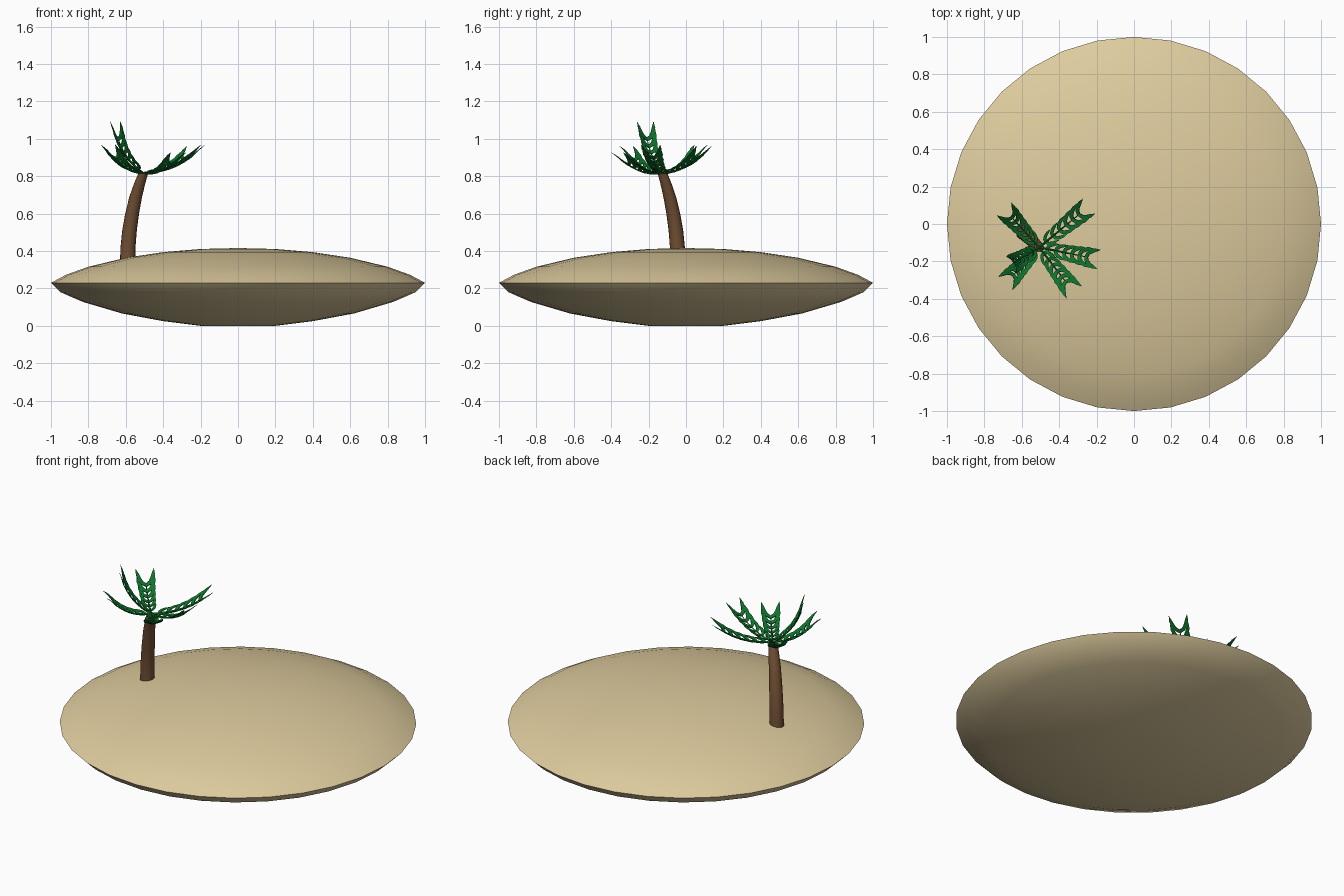
import bpy, bmesh, math
from mathutils import Vector

if "Cube" in bpy.data.objects:
    bpy.data.objects.remove(bpy.data.objects["Cube"])


def material(name, rgb):
    m = bpy.data.materials.new(name)
    m.diffuse_color = (*rgb, 1)
    m.use_nodes = True
    m.node_tree.nodes["Principled BSDF"].inputs["Base Color"].default_value = m.diffuse_color
    return m


SAND = material("sand", (0.73, 0.60, 0.34))
BARK = material("bark", (0.17, 0.08, 0.035))
LEAF = material("leaf", (0.005, 0.17, 0.025))


def finish(name, bm, mat, angle):
    bmesh.ops.recalc_face_normals(bm, faces=bm.faces)
    me = bpy.data.meshes.new(name)
    bm.to_mesh(me)
    bm.free()
    me.materials.append(mat)
    ob = bpy.data.objects.new(name, me)
    bpy.context.collection.objects.link(ob)
    bpy.ops.object.select_all(action='DESELECT')
    ob.select_set(True)
    bpy.context.view_layer.objects.active = ob
    bpy.ops.object.shade_smooth_by_angle(angle=math.radians(angle))
    return ob


def tube(bm, rings, sides):
    """Loft circles given as (centre, radius), closing both ends with fans."""
    loops = []
    for c, r in rings:
        loops.append([bm.verts.new((c[0] + r * math.cos(math.tau * i / sides),
                                    c[1] + r * math.sin(math.tau * i / sides),
                                    c[2])) for i in range(sides)])
    for a, b in zip(loops, loops[1:]):
        for i in range(sides):
            j = (i + 1) % sides
            bm.faces.new((a[i], a[j], b[j], b[i]))
    return loops


# Sand island: turned lens profile (radius, height)
profile = [(0.2, 0.0), (0.40, 0.025), (0.62, 0.066), (0.83, 0.128), (0.95, 0.18),
           (1.0, 0.23), (0.92, 0.273), (0.8, 0.316), (0.6, 0.364), (0.4, 0.394),
           (0.2, 0.411)]
bm = bmesh.new()
loops = tube(bm, [((0, 0, z), r) for r, z in profile], 32)
bm.faces.new(loops[0])
top = bm.verts.new((0, 0, 0.416))
for i in range(32):
    bm.faces.new((loops[-1][i], loops[-1][(i + 1) % 32], top))
finish("island", bm, SAND, 80)

# Curved, tapering trunk
bm = bmesh.new()
path = [((-0.59, -0.045, 0.345), 0.041), ((-0.588, -0.046, 0.42), 0.040),
        ((-0.58, -0.054, 0.51), 0.039), ((-0.566, -0.068, 0.60), 0.037),
        ((-0.547, -0.087, 0.69), 0.034), ((-0.526, -0.107, 0.76), 0.030),
        ((-0.507, -0.125, 0.815), 0.026)]
loops = tube(bm, path, 16)
bm.faces.new(loops[0])
bm.faces.new(loops[-1])
finish("trunk", bm, BARK, 50)

# Crescent leaflet as (forward, sideways) pairs: outer edge and inner edge
OUTER = [(-0.012, 0.0), (-0.002, 0.026), (0.022, 0.045), (0.052, 0.054), (0.088, 0.052)]
INNER = [(0.008, 0.0), (0.018, 0.016), (0.036, 0.027), (0.060, 0.037), (0.088, 0.052)]
CROWN = Vector((-0.507, -0.125, 0.815))


def frond(name, end):
    end = Vector(end)
    axis = end - CROWN
    length = axis.length
    fwd = axis.normalized()
    side = fwd.cross(Vector((0, 0, 1))).normalized()
    up = side.cross(fwd)
    bm = bmesh.new()

    def point(s, w, h=0.0):
        bow = 0.035 * math.sin(math.pi * min(s / length, 1))
        return CROWN + fwd * s + side * w - up * (bow - h)

    # thin stem
    stem = []
    for k in range(7):
        s = length * 0.76 * k / 6
        r = 0.007 - 0.0008 * k
        stem.append([bm.verts.new(point(s, r * math.cos(a), r * math.sin(a)))
                     for a in (0, math.tau / 4, math.tau / 2, math.tau * 3 / 4)])
    for a, b in zip(stem, stem[1:]):
        for i in range(4):
            bm.faces.new((a[i], a[(i + 1) % 4], b[(i + 1) % 4], b[i]))
    bm.faces.new(stem[0])
    bm.faces.new(stem[-1])

    # paired leaflets, each a thin closed crescent
    for n in range(6):
        s0 = length * (0.12 + 0.128 * n)
        k = 0.72 + 0.28 * min(1, n / 4)
        for sgn in (-1, 1):
            layers = []
            for t in (-0.003, 0.003):
                rows = []
                for i, (o, q) in enumerate(zip(OUTER, INNER)):
                    rows.append([bm.verts.new(point(s0 + f * k, sgn * w * k,
                                                    0.25 * w * k + t * (1 - i / 5)))
                                 for f, w in (o, q)])
                layers.append(rows)
            lo, hi = layers
            for i in range(4):
                for L in layers:
                    bm.faces.new((L[i][0], L[i][1], L[i + 1][1], L[i + 1][0]))
                for e in (0, 1):
                    bm.faces.new((lo[i][e], lo[i + 1][e], hi[i + 1][e], hi[i][e]))
            for i in (0, 4):
                bm.faces.new((lo[i][0], lo[i][1], hi[i][1], hi[i][0]))
    bmesh.ops.remove_doubles(bm, verts=bm.verts, dist=0.0001)
    finish(name, bm, LEAF, 30)


# Six fronds, each aimed at its tip
ends = [(-0.235, 0.10, 0.95), (-0.185, -0.19, 0.955), (-0.325, -0.36, 0.91),
        (-0.68, -0.31, 0.94), (-0.66, -0.22, 1.075), (-0.69, 0.075, 0.95)]
for i, e in enumerate(ends):
    frond(f"palm_frond_{i + 1}", e)
